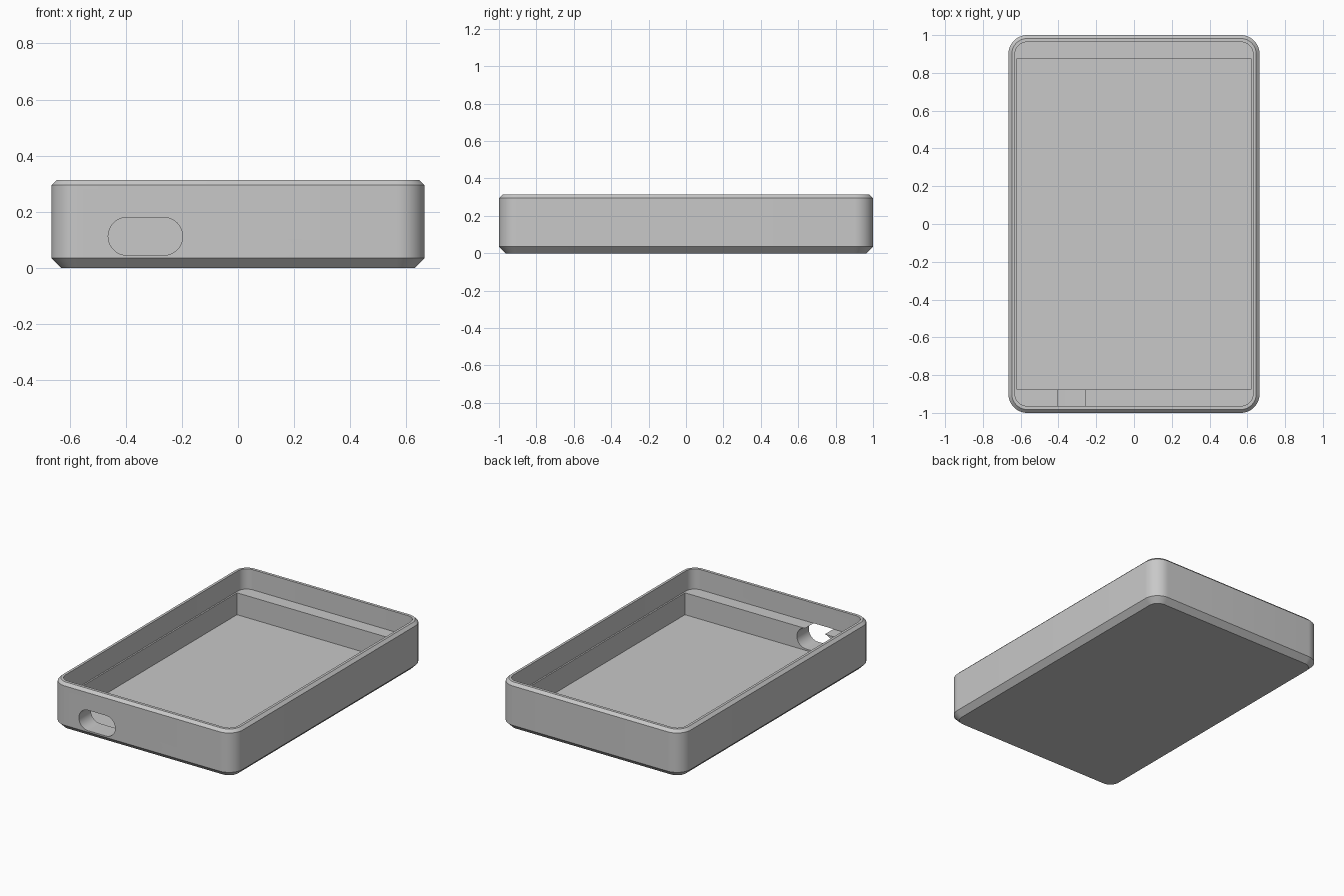
import bpy, bmesh, math

if "Cube" in bpy.data.objects:
    bpy.data.objects.remove(bpy.data.objects["Cube"])

SEG = 12  # segments per rounded corner


def rounded_loop(hx, hy, r):
    """Outline of a rounded rectangle, counter-clockwise."""
    pts = []
    for k, (sx, sy) in enumerate([(1, 1), (-1, 1), (-1, -1), (1, -1)]):
        for i in range(SEG + 1):
            a = math.pi / 2 * (k + i / SEG)
            pts.append((sx * (hx - r) + r * math.cos(a),
                        sy * (hy - r) + r * math.sin(a)))
    return pts


def loft(name, rings):
    """Closed solid through a list of equal-length rings of 3D points."""
    bm = bmesh.new()
    loops = [[bm.verts.new(p) for p in ring] for ring in rings]
    n = len(loops[0])
    for lo, hi in zip(loops, loops[1:]):
        for i in range(n):
            j = (i + 1) % n
            bm.faces.new((lo[i], lo[j], hi[j], hi[i]))
    bm.faces.new(loops[0][::-1])
    bm.faces.new(loops[-1])
    bmesh.ops.recalc_face_normals(bm, faces=bm.faces)
    me = bpy.data.meshes.new(name)
    bm.to_mesh(me)
    bm.free()
    ob = bpy.data.objects.new(name, me)
    bpy.context.collection.objects.link(ob)
    return ob


def level(hx, hy, r, z):
    return [(x, y, z) for x, y in rounded_loop(hx, hy, r)]


def cut(target, cutter):
    """Subtract the cutter, bake the result and remove the cutter."""
    mod = target.modifiers.new("cut", 'BOOLEAN')
    mod.operation = 'DIFFERENCE'
    mod.solver = 'EXACT'
    mod.object = cutter
    dg = bpy.context.evaluated_depsgraph_get()
    me = bpy.data.meshes.new_from_object(target.evaluated_get(dg))
    target.modifiers.clear()
    target.data = me
    bpy.data.objects.remove(cutter)


HX, HY, H = 0.665, 1.0, 0.313
FLOOR, LEDGE = 0.035, 0.1795
LOW, TOP = 0.035, 0.018  # chamfers

# Outer shell with chamfered bottom and rim
tray = loft("case_tray", [
    level(HX - LOW, HY - LOW, 0.1 - LOW, 0),
    level(HX, HY, 0.1, LOW),
    level(HX, HY, 0.1, H - TOP),
    level(HX - TOP, HY - TOP, 0.1 - TOP, H)])

# Upper rounded cavity, down to the end ledges
cut(tray, loft("upper_cavity", [level(0.63, 0.963, 0.063, z) for z in (LEDGE, 0.5)]))

# Lower square-cornered pocket
box = [(-0.62, -0.875), (0.62, -0.875), (0.62, 0.875), (-0.62, 0.875)]
cut(tray, loft("lower_pocket", [[(x, y, z) for x, y in box] for z in (FLOOR, 0.25)]))

# Rounded port slot through the front wall
slot = rounded_loop(0.1325, 0.0675, 0.0674)
cut(tray, loft("port_slot", [[(x - 0.33, y, z + 0.1125) for x, z in slot]
                             for y in (-1.2, -0.8)]))

# Single grey finish
grey = bpy.data.materials.new("grey")
grey.diffuse_color = (0.58, 0.58, 0.58, 1)
grey.use_nodes = True
grey.node_tree.nodes["Principled BSDF"].inputs["Base Color"].default_value = grey.diffuse_color
tray.data.materials.clear()
tray.data.materials.append(grey)
for p in tray.data.polygons:
    p.material_index = 0

# Smooth corners, crisp chamfers
bpy.context.view_layer.objects.active = tray
tray.select_set(True)
bpy.ops.object.shade_smooth_by_angle(angle=math.radians(30))
